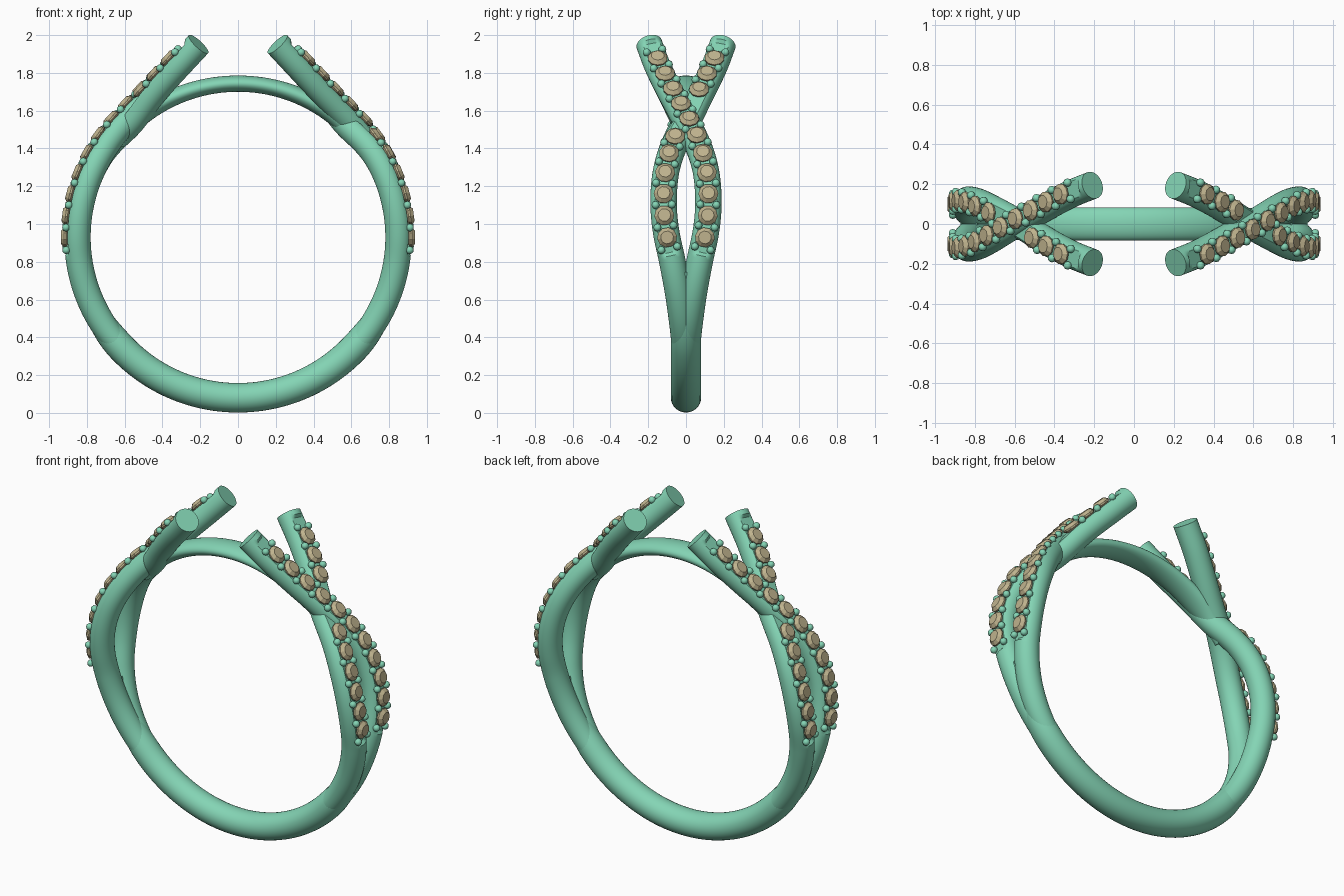
import bpy, bmesh, math
from mathutils import Vector, Matrix

if "Cube" in bpy.data.objects:
    bpy.data.objects.remove(bpy.data.objects["Cube"])

R, CZ = 0.85, 0.93                      # hoop centreline radius and height
BEND = math.radians(43)                 # where strands leave the circle
S_END = R * BEND + 0.605                # strand length measured from the side point


def material(name, rgb):
    m = bpy.data.materials.new(name)
    m.diffuse_color = (*rgb, 1)
    m.use_nodes = True
    m.node_tree.nodes["Principled BSDF"].inputs["Base Color"].default_value = m.diffuse_color
    return m


metal = material("green_metal", (0.23, 0.66, 0.46))
stone = material("tan_stone", (0.52, 0.45, 0.27))


def finish(bm, name, mat, angle=None):
    bmesh.ops.recalc_face_normals(bm, faces=bm.faces)
    me = bpy.data.meshes.new(name)
    bm.to_mesh(me)
    bm.free()
    me.materials.append(mat)
    ob = bpy.data.objects.new(name, me)
    bpy.context.collection.objects.link(ob)
    if angle:
        bpy.ops.object.select_all(action='DESELECT')
        ob.select_set(True)
        bpy.context.view_layer.objects.active = ob
        bpy.ops.object.shade_smooth_by_angle(angle=math.radians(angle))
    return ob


def loft(name, rings, mat):
    bm = bmesh.new()
    loops = [[bm.verts.new(p) for p in ring] for ring in rings]
    n = len(loops[0])
    for a, b in zip(loops, loops[1:]):
        for i in range(n):
            j = (i + 1) % n
            bm.faces.new((a[i], a[j], b[j], b[i]))
    bm.faces.new(loops[0])
    bm.faces.new(loops[-1])
    return finish(bm, name, mat, 35)


def arc_tube(name, a0, a1, size, steps=96, n=32):
    """Elliptical tube on the hoop; size(t) gives centre radius, radial half, y half."""
    rings = []
    for k in range(steps + 1):
        t = k / steps
        a = math.radians(a0 + (a1 - a0) * t)
        rc, hr, hy = size(abs(2 * t - 1))
        ring = []
        for i in range(n):
            u = math.tau * i / n
            r = rc + hr * math.cos(u)
            ring.append((r * math.cos(a), hy * math.sin(u), CZ + r * math.sin(a)))
        rings.append(ring)
    return loft(name, rings, metal)


def ease(x):
    x = min(max(x, 0), 1)
    return x * x * (3 - 2 * x)


# Sideways sway of a strand along its length (s, y)
SWAY = [(-1.0, 0.0), (-0.56, 0.014), (-0.34, 0.036), (-0.13, 0.072), (0.01, 0.102),
        (0.12, 0.116), (0.23, 0.118), (0.35, 0.107), (0.46, 0.082), (0.57, 0.045),
        (0.68, 0.0), (0.79, -0.042), (0.89, -0.081), (1.0, -0.122), (1.1, -0.156), (S_END, -0.195)]


def sway(s):
    k = max(i for i in range(len(SWAY) - 1) if SWAY[i][0] <= s or i == 0)

    def slope(i):
        a, b = SWAY[max(i - 1, 0)], SWAY[min(i + 1, len(SWAY) - 1)]
        return (b[1] - a[1]) / (b[0] - a[0])
    (x0, y0), (x1, y1) = SWAY[k], SWAY[k + 1]
    h = x1 - x0
    t = (s - x0) / h
    return ((2*t**3 - 3*t*t + 1) * y0 + (t**3 - 2*t*t + t) * h * slope(k)
            + (3*t*t - 2*t**3) * y1 + (t**3 - t*t) * h * slope(k + 1))


def center(s, side, lift):
    a = min(s / R, BEND)
    N = Vector((math.cos(a), 0, math.sin(a)))
    p = N * (R + lift * math.exp(-((s - 0.68) / 0.16) ** 2)) + Vector((0, side * sway(s), CZ))
    p += Vector((-math.sin(a), 0, math.cos(a))) * max(0, s - R * BEND)
    return p, N


def frame(s, side, lift):
    p, N = center(s, side, lift)
    T = center(min(s + 0.004, S_END), side, lift)[0] - center(s - 0.004, side, lift)[0]
    T = (T - N * T.dot(N)).normalized()
    return p, N, T, N.cross(T)


def build_strand(label, turn, side, lift):
    # Round strand with a flat stone seat on its outer side
    rings, steps, n = [], 150, 36
    for k in range(steps + 1):
        s = -0.98 + (S_END + 0.98) * k / steps
        p, N, T, B = frame(s, side, lift)
        r = 0.06 + 0.01 * ease((s + 0.9) / 0.5)
        top = 0.052 if -0.08 < s < S_END - 0.03 else r
        rings.append([turn @ (p + N * min(top, r * math.cos(math.tau * i / n))
                              + B * r * math.sin(math.tau * i / n)) for i in range(n)])
    loft(label + "_strand", rings, metal)

    # Stones evenly spaced along the seat, beads midway between them
    gems, beads = bmesh.new(), bmesh.new()
    s, dist, half, last = -0.055, 0.059, 0, None
    while s < S_END - 0.03:
        p, N, T, B = frame(s, side, lift)
        q = p + N * 0.07
        if last is not None:
            dist += (q - last).length
        last = q
        if dist >= 0.059:
            dist -= 0.059
            hidden = lift < 0 and abs(sway(s)) < 0.052
            if half % 2 and not hidden and s < S_END - 0.07:
                prev = None
                for r, h in ((0.01, 0.03), (0.052, 0.06), (0.053, 0.07), (0.034, 0.088)):
                    ring = []
                    for i in range(10):
                        u = math.tau * (i + 0.5) / 10
                        ring.append(gems.verts.new(
                            turn @ (p + N * h + (T * math.cos(u) + B * math.sin(u)) * r)))
                    if prev:
                        for i in range(10):
                            j = (i + 1) % 10
                            gems.faces.new((prev[i], prev[j], ring[j], ring[i]))
                    else:
                        gems.faces.new(ring)
                    prev = ring
                gems.faces.new(prev)
            elif half % 2 == 0 and not hidden:
                for d in (-1, 1):
                    c = turn @ (p + N * 0.062 + B * d * 0.043)
                    bmesh.ops.create_icosphere(beads, subdivisions=2, radius=0.021,
                                               matrix=Matrix.Translation(c))
            half += 1
        s += 0.001
    finish(gems, label + "_stones", stone)
    finish(beads, label + "_beads", metal, 60)


# Lower shank, tapering where it splits into strands
arc_tube("lower_shank", -168, -12,
         lambda e: (R, 0.078 - 0.035 * ease((e - 0.6) / 0.4), 0.08 - 0.03 * ease((e - 0.6) / 0.4)))
# Thin flat bridge across the top of the finger opening
arc_tube("top_bridge", 38, 142,
         lambda e: (0.813 + 0.012 * e * e, 0.043 + 0.01 * e * e, 0.083 - 0.035 * ease((e - 0.6) / 0.4)))

# Crossing strands: the left pair is the right pair turned half way round
for side_name, angle in (("right", 0), ("left", math.pi)):
    turn = Matrix.Rotation(angle, 4, 'Z')
    build_strand(side_name + "_over", turn, 1, 0.004)
    build_strand(side_name + "_under", turn, -1, -0.022)
